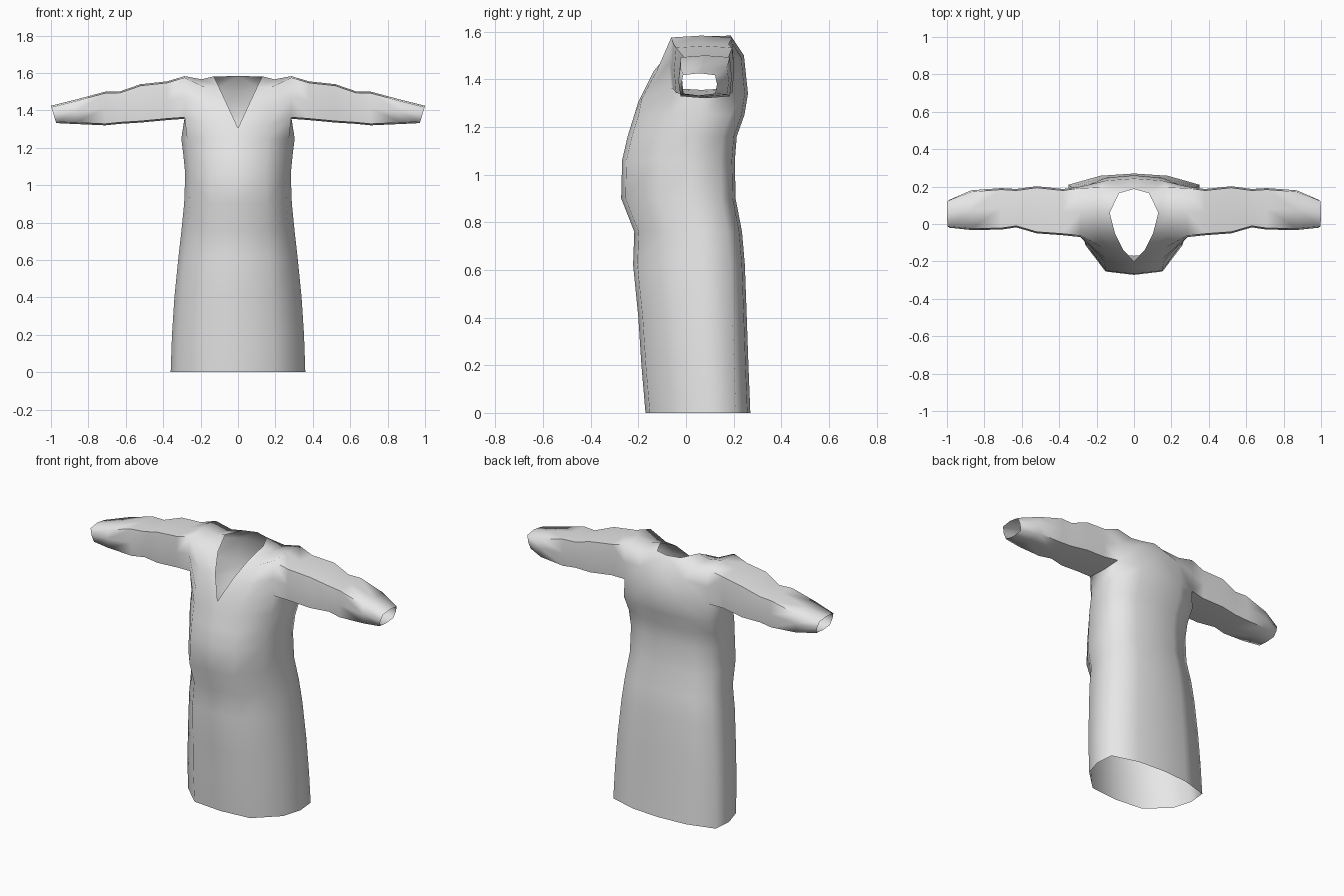
import bpy, bmesh, math

if "Cube" in bpy.data.objects:
    bpy.data.objects.remove(bpy.data.objects["Cube"])

cloth = bpy.data.materials.new("pale grey cloth")
cloth.diffuse_color = (0.8, 0.8, 0.8, 1)
cloth.use_nodes = True
cloth.node_tree.nodes["Principled BSDF"].inputs["Base Color"].default_value = cloth.diffuse_color

bm = bmesh.new()


def V(x, y, z):
    return bm.verts.new((x, y, z))


def skin(a, b):
    """Faces between two open rows of vertices."""
    for i in range(len(a) - 1):
        bm.faces.new((a[i], a[i + 1], b[i + 1], b[i]))


def half_ring(z, w, yf, yb):
    """Half of a body section, from front centre round to back centre."""
    d = yb - yf
    return [V(0, yf, z), V(.53 * w, yf + .018, z), V(.9 * w, yf + .33 * d, z),
            V(w, yf + .6 * d, z), V(.97 * w, yb - .06, z),
            V(.5 * w, yb - .012, z), V(0, yb, z)]


def sleeve_section(x, y0, y1, z0, z1, slant=0):
    """Boxy eight-point section, from the front bottom corner."""
    ym, zm, c = (y0 + y1) / 2, (z0 + z1) / 2, .008
    pts = [(y0 + c, z0 + c), (ym, z0), (y1 - c, z0 + c), (y1, zm),
           (y1 - c, z1 - c), (ym, z1), (y0 + c, z1 - c), (y0, zm)]
    return [V(x - slant * (z1 - z) / (z1 - z0), y, z) for y, z in pts]


# Skirt and bodice: height, half width, front y, back y
rows = [half_ring(*r) for r in (
    (0, .36, -.17, .27), (.2, .353, -.187, .262), (.4, .34, -.2, .255),
    (.62, .318, -.222, .247), (.76, .302, -.217, .235), (.9, .288, -.272, .208),
    (1.06, .282, -.268, .205), (1.16, .292, -.245, .213), (1.25, .303, -.217, .245))]

# Armhole, which is also the first sleeve section
arm = sleeve_section(.285, -.07, .2, 1.355, 1.583)

# Chest row meets the bottom of the armhole
f0, f1 = V(0, -.2, 1.305), V(.155, -.185, 1.32)
b1, b0 = V(.15, .247, 1.34), V(0, .26, 1.34)
rows.append([f0, f1, arm[0], arm[1], arm[2], b1, b0])
for a, b in zip(rows, rows[1:]):
    skin(a, b)

# Shoulder yoke: neckline, middle, armhole
n4, m4 = V(.08, .165, 1.582), V(.18, .195, 1.55)
yoke = [[f0, f1, arm[0]],
        [V(.06, -.135, 1.435), V(.17, -.125, 1.43), arm[7]],
        [V(.102, -.05, 1.525), V(.18, -.06, 1.525), arm[6]],
        [V(.13, .06, 1.582), V(.195, .06, 1.566), arm[5]],
        [n4, m4, arm[4]]]
for a, b in zip(yoke, yoke[1:]):
    skin(a, b)

# Upper back
c1, c0, n5 = V(.15, .232, 1.49), V(0, .243, 1.5), V(0, .187, 1.584)
skin([arm[2], b1, b0], [arm[3], c1, c0])
for f in ((arm[3], c1, m4, arm[4]), (c1, c0, n5, n4), (c1, n4, m4)):
    bm.faces.new(f)

# Sleeve, open at the cuff
prev = arm
for s in ((.38, -.06, .187, 1.348, 1.555), (.52, -.05, .202, 1.335, 1.54),
          (.63, -.018, .187, 1.328, 1.502), (.71, -.03, .192, 1.32, 1.5),
          (.87, -.032, .18, 1.327, 1.457), (1, -.02, .13, 1.332, 1.425, .028)):
    cur = sleeve_section(*s)
    skin(prev + prev[:1], cur + cur[:1])
    prev = cur

me = bpy.data.meshes.new("gown")
bm.to_mesh(me)
bm.free()
me.materials.append(cloth)
gown = bpy.data.objects.new("gown", me)
bpy.context.collection.objects.link(gown)

# Mirror the half and shade it smooth
bpy.context.view_layer.objects.active = gown
gown.select_set(True)
mirror = gown.modifiers.new("mirror", 'MIRROR')
mirror.use_clip = True
bpy.ops.object.modifier_apply(modifier="mirror")
bpy.ops.object.shade_smooth_by_angle(angle=math.radians(75))
